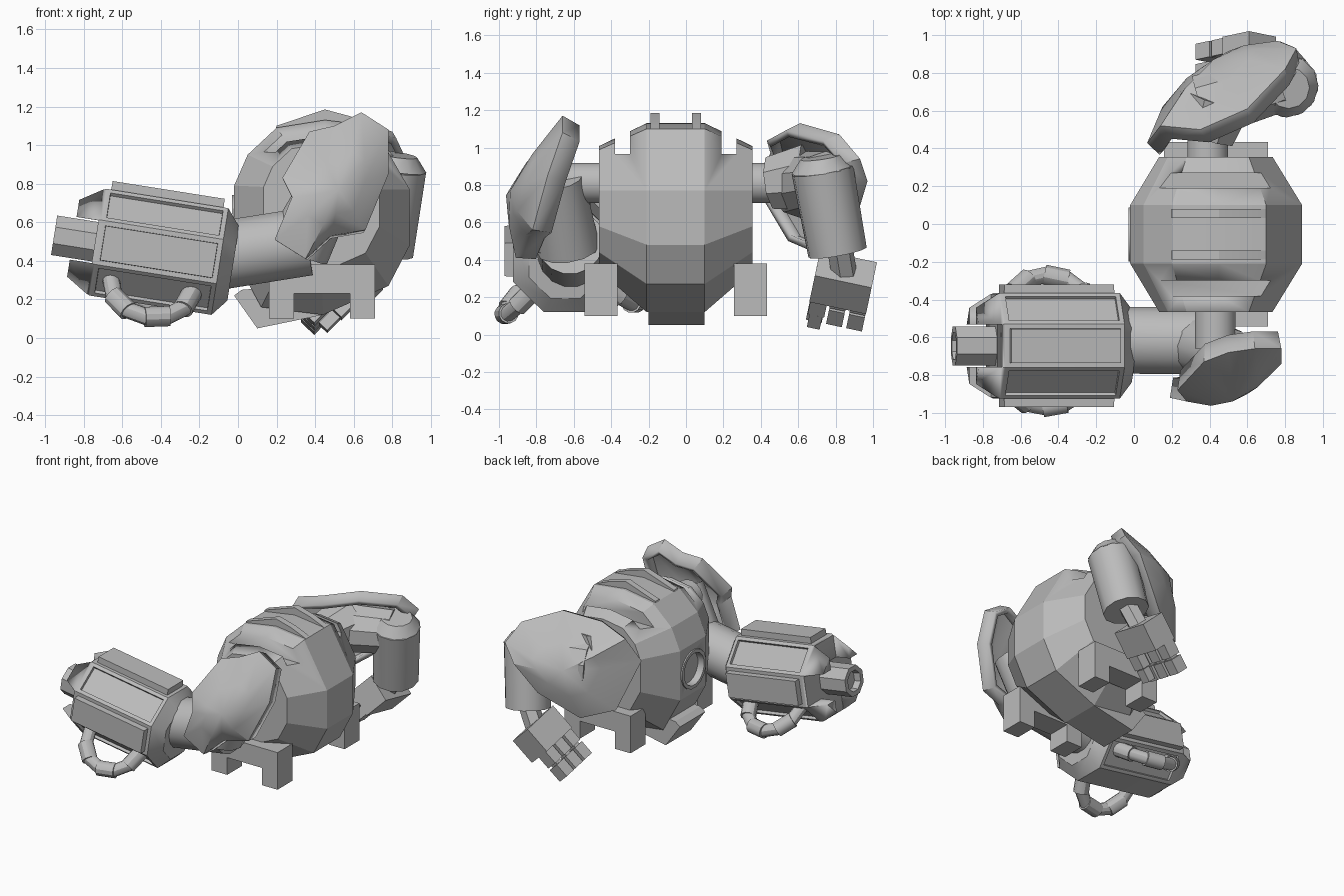
import bpy, bmesh, math
from mathutils import Vector, Matrix

cube = bpy.data.objects.get("Cube")
if cube:
    bpy.data.objects.remove(cube, do_unlink=True)

grey = bpy.data.materials.new("plain_grey")
grey.use_nodes = True
grey.diffuse_color = (0.5, 0.5, 0.5, 1)
grey.node_tree.nodes["Principled BSDF"].inputs["Base Color"].default_value = (0.5, 0.5, 0.5, 1)


def finish(name, bm, matrix=Matrix(), angle=30):
    bmesh.ops.recalc_face_normals(bm, faces=bm.faces)
    bmesh.ops.transform(bm, matrix=matrix, verts=bm.verts)
    mesh = bpy.data.meshes.new(name)
    bm.to_mesh(mesh)
    bm.free()
    mesh.materials.append(grey)
    obj = bpy.data.objects.new(name, mesh)
    bpy.context.collection.objects.link(obj)
    bpy.ops.object.select_all(action="DESELECT")
    obj.select_set(True)
    bpy.context.view_layer.objects.active = obj
    bpy.ops.object.shade_smooth_by_angle(angle=math.radians(angle))
    return obj


def apply_modifier(obj, mod):
    bpy.context.view_layer.objects.active = obj
    bpy.ops.object.modifier_apply(modifier=mod.name)


def cut(obj, cutter):
    cutter.hide_render = True
    mod = obj.modifiers.new("cut", "BOOLEAN")
    mod.operation, mod.object = "DIFFERENCE", cutter
    apply_modifier(obj, mod)
    bpy.data.objects.remove(cutter, do_unlink=True)


def box(name, lo, hi, matrix=Matrix()):
    bm = bmesh.new()
    lo, hi = Vector(lo), Vector(hi)
    bmesh.ops.create_cube(bm, size=1, matrix=Matrix.Translation((lo + hi) / 2) @ Matrix.Diagonal((*(hi - lo), 1)))
    return finish(name, bm, matrix)


def skin(bm, rings):
    """Join rings of points into a closed loft."""
    rows = [[bm.verts.new(p) for p in ring] for ring in rings]
    n = len(rows[0])
    for a, b in zip(rows, rows[1:]):
        for i in range(n):
            bm.faces.new((a[i], a[(i + 1) % n], b[(i + 1) % n], b[i]))
    return bm.faces.new(rows[0][::-1]), bm.faces.new(rows[-1])


def lathe(name, stations, sides, matrix=Matrix(), hole=0, panels=False):
    """Turn (distance, radius) stations around the local x axis."""
    bm = bmesh.new()
    angles = [(i + 0.5) * math.tau / sides for i in range(sides)]
    first, last = skin(bm, [[(t, r * math.cos(a), r * math.sin(a)) for a in angles] for t, r in stations])
    bmesh.ops.recalc_face_normals(bm, faces=bm.faces)
    if hole:
        bmesh.ops.inset_individual(bm, faces=[first], thickness=hole, depth=0)
        bmesh.ops.inset_individual(bm, faces=[first], thickness=0.004, depth=-0.05)
    if panels:
        long = [f for f in bm.faces if abs(f.normal.x) < 0.01 and f.normal.z > -0.9]
        raised = [f for f in long if max(abs(f.normal.y), abs(f.normal.z)) > 0.9]
        sunk = [f for f in long if f not in raised]
        for faces, height in ((raised, 0.045), (sunk, -0.02)):
            bmesh.ops.inset_individual(bm, faces=faces, thickness=0.035, depth=0)
            bmesh.ops.inset_individual(bm, faces=faces, thickness=0.002, depth=height)
    return finish(name, bm, matrix)


def limb(name, start, end, r0, r1, sides=16, hole=0):
    start, end = Vector(start), Vector(end)
    d = end - start
    matrix = Matrix.Translation(start) @ d.to_track_quat("X", "Z").to_matrix().to_4x4()
    return lathe(name, [(0, r0), (d.length, r1)], sides, matrix, hole)


def prism(name, profile, y0, y1):
    bm = bmesh.new()
    skin(bm, [[(x, y, z) for x, z in profile] for y in (y0, y1)])
    return finish(name, bm)


def pad(name, rim, peak, flange):
    """Domed armour plate with an uneven rim and a flange folded inwards."""
    rim, peak, flange = [Vector(p) for p in rim], Vector(peak), Vector(flange)
    mean = sum(rim, Vector()) / len(rim)
    bm = bmesh.new()
    fold = [bm.verts.new(p.lerp(mean, 0.06) + flange) for p in rim]
    outer = [bm.verts.new(p) for p in rim]
    inner = [bm.verts.new(p.lerp(peak, 0.5) + (peak - mean) * 0.16) for p in rim]
    top = bm.verts.new(peak)
    n = len(rim)
    for i in range(n):
        j = (i + 1) % n
        bm.faces.new((fold[i], fold[j], outer[j], outer[i]))
        bm.faces.new((outer[i], outer[j], inner[j], inner[i]))
        bm.faces.new((inner[i], inner[j], top))
    obj = finish(name, bm, angle=35)
    mod = obj.modifiers.new("thickness", "SOLIDIFY")
    mod.thickness, mod.offset = 0.04, -1
    apply_modifier(obj, mod)


# Torso: one side profile, shrunk towards both flanks
MID = -0.055
profile = [(-0.02, 0.79), (0.05, 0.95), (0.2, 1.09), (0.45, 1.13), (0.7, 1.1), (0.89, 0.77),
           (0.89, 0.48), (0.78, 0.27), (0.44, 0.12), (0.12, 0.16), (-0.02, 0.42)]
bm = bmesh.new()
skin(bm, [[(0.43 + (x - 0.43) * s, MID + y, 0.77 + (z - 0.77) * s) for x, z in profile]
          for y, s in ((-0.41, 0.66), (-0.155, 1), (0.155, 1), (0.41, 0.66))])
torso = finish("torso", bm, angle=20)

# Grooves along both shoulders of the torso, and the porthole recess
for side in (-1, 1):
    y = MID + side * 0.285
    cut(torso, box("groove_cutter", (0.1, y - 0.04, 0.965), (0.8, y + 0.04, 1.3)))
cut(torso, limb("porthole_cutter", (-0.1, MID, 0.6), (0.06, MID, 0.6), 0.13, 0.13))
limb("porthole", (-0.03, MID, 0.6), (0.09, MID, 0.6), 0.145, 0.145, 16, hole=0.025)

# Top ridges, hip brackets
ridge = [(0.18, 1.02), (0.2, 1.1), (0.45, 1.185), (0.58, 1.15), (0.7, 1.1), (0.7, 1.02)]
bracket = [(0.16, 0.1), (0.16, 0.38), (0.71, 0.38), (0.71, 0.1), (0.58, 0.1),
           (0.58, 0.23), (0.29, 0.23), (0.29, 0.1)]
for side, word in ((-1, "right"), (1, "left")):
    y = MID + side * 0.11
    prism("top_ridge_" + word, ridge, y - 0.024, y + 0.024)
    y = MID + side * 0.4
    prism("hip_bracket_" + word, bracket, y - 0.088, y + 0.088)

# Chin block
prism("chin_block", [(-0.02, 0.22), (0.02, 0.25), (0.4, 0.28), (0.44, 0.12), (0.1, 0.05)], -0.2, 0.1)

# Gun forearm, tilted with the muzzle up, its nose notched into four prongs
gun = Matrix.Translation((-0.4, -0.645, 0.445)) @ Matrix.Rotation(math.radians(9), 4, "Y")
housing = lathe("gun_housing", [(-0.46, 0.24), (-0.33, 0.303), (0.31, 0.303), (0.38, 0.21)], 8, gun, panels=True)
cut(housing, box("notch_cutter", (-0.6, -0.112, -0.4), (-0.345, 0.112, 0.4), gun))
cut(housing, box("notch_cutter", (-0.6, -0.4, -0.112), (-0.345, 0.4, 0.112), gun))
lathe("gun_barrel", [(-0.56, 0.112), (-0.3, 0.112)], 8, gun, hole=0.035)

# Segmented hoses hanging from the lower corners of the gun
for word, across, down in (("outer", -0.69, -0.73), ("inner", 0.8, -0.6)):
    path = []
    for i in range(7):
        a = math.pi * i / 6
        reach = 0.26 + 0.21 * math.sin(a)
        path.append(gun @ Vector((-0.02 - 0.21 * math.cos(a), across * reach, down * reach)))
    for i in range(6):
        r = 0.054 if i % 2 else 0.044
        d = (path[i + 1] - path[i]) * 0.1
        limb(f"hose_{word}_{i}", path[i] - d, path[i + 1] + d, r, r, 12)

# Gun arm
limb("gun_arm_neck", (-0.08, -0.615, 0.43), (0.36, -0.62, 0.5), 0.18, 0.18)
limb("gun_upper_arm", (0.31, -0.63, 0.46), (0.5, -0.69, 0.84), 0.17, 0.14, 12)
limb("gun_shoulder_joint", (0.43, -0.4, 0.81), (0.43, -0.66, 0.81), 0.11, 0.11)
pad("gun_shoulder_pad", [(0.64, -0.66, 1.17), (0.78, -0.66, 1.08), (0.78, -0.74, 0.85), (0.66, -0.82, 0.56),
                         (0.48, -0.86, 0.53), (0.35, -0.91, 0.41), (0.19, -0.92, 0.51), (0.28, -0.94, 0.73),
                         (0.23, -0.88, 0.83), (0.37, -0.73, 1.07), (0.5, -0.68, 1.1)],
    (0.52, -0.94, 0.77), (0, 0.1, -0.03))

# Hand arm
limb("hand_shoulder_joint", (0.39, 0.3, 0.81), (0.39, 0.56, 0.81), 0.11, 0.11)
limb("hand_shoulder_block", (0.39, 0.46, 0.81), (0.45, 0.66, 0.84), 0.15, 0.19, 8)
limb("hand_upper_arm", (0.36, 0.62, 0.8), (0.78, 0.75, 0.82), 0.18, 0.16, 10)
limb("hand_elbow_cap", (0.81, 0.73, 0.88), (0.82, 0.72, 0.95), 0.168, 0.11, 12)
limb("hand_forearm", (0.81, 0.73, 0.88), (0.75, 0.81, 0.44), 0.168, 0.16, 12)
limb("hand_wrist", (0.75, 0.82, 0.48), (0.65, 0.85, 0.3), 0.07, 0.07, 6)
pad("hand_shoulder_pad", [(0.07, 0.43, 0.82), (0.14, 0.52, 1.0), (0.35, 0.5, 1.07), (0.6, 0.61, 1.13),
                          (0.8, 0.82, 1.07), (0.86, 0.93, 0.94), (0.76, 0.97, 0.82), (0.6, 0.91, 0.62),
                          (0.35, 0.76, 0.44), (0.15, 0.62, 0.5)], (0.42, 0.87, 0.82), (0.04, -0.08, -0.02))

# Hand with three jointed fingers and a thumb
hand = (Matrix.Translation((0.61, 0.84, 0.28)) @ Matrix.Rotation(math.radians(-12), 4, "X")
        @ Matrix.Rotation(math.radians(134), 4, "Y"))
box("palm", (-0.1, -0.155, -0.1), (0.1, 0.155, 0.1), hand)
for i in range(3):
    y = -0.11 + i * 0.11
    box(f"finger_base_{i}", (0.09, y - 0.043, -0.085), (0.2, y + 0.043, 0.01), hand)
    box(f"finger_joint_{i}", (0.18, y - 0.025, -0.07), (0.23, y + 0.025, -0.01), hand)
    box(f"finger_tip_{i}", (0.215, y - 0.043, -0.085), (0.32, y + 0.043, 0.01), hand)
box("thumb_base", (0.09, -0.15, 0.02), (0.2, -0.06, 0.09), hand)
box("thumb_tip", (0.205, -0.14, 0.025), (0.3, -0.07, 0.085), hand)
